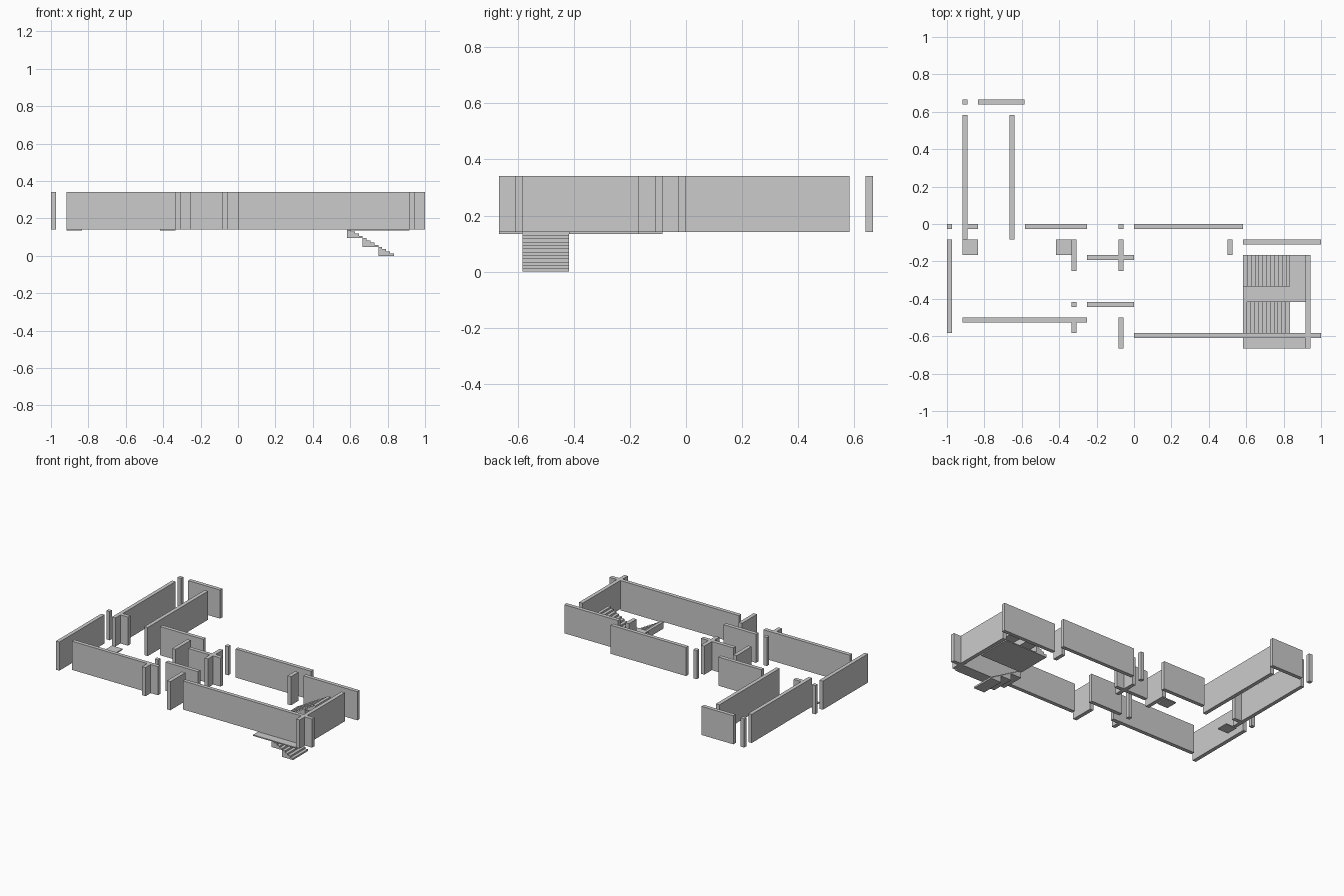
import bpy, bmesh

if "Cube" in bpy.data.objects:
    bpy.data.objects.remove(bpy.data.objects["Cube"])

U = 1 / 12          # plan grid module
T = 0.0267          # wall thickness
FLOOR = 0.1417      # floor level, bottom of walls
WALL_H = 0.2
SLAB = 0.0075
STEPS, PER_CHUNK = 12, 4


def box(name, x0, x1, y0, y1, z0, z1):
    bm = bmesh.new()
    bmesh.ops.create_cube(bm, size=1)
    for v in bm.verts:
        v.co = ((x0 + x1) / 2 + v.co.x * (x1 - x0),
                (y0 + y1) / 2 + v.co.y * (y1 - y0),
                (z0 + z1) / 2 + v.co.z * (z1 - z0))
    return add(name, bm)


def add(name, bm):
    bmesh.ops.recalc_face_normals(bm, faces=bm.faces)
    me = bpy.data.meshes.new(name)
    bm.to_mesh(me)
    bm.free()
    ob = bpy.data.objects.new(name, me)
    bpy.context.collection.objects.link(ob)
    return ob


def wall_along_x(x0, x1, y):
    box("wall_along_x", x0 * U, x1 * U, y * U - T, y * U, FLOOR, FLOOR + WALL_H)


def wall_along_y(x, y0, y1):
    box("wall_along_y", x * U, x * U + T, y0 * U, y1 * U, FLOOR, FLOOR + WALL_H)


def post(x, y):
    box("post", x * U, x * U + T, y * U - T, y * U, FLOOR, FLOOR + WALL_H)


def slab(name, x0, x1, y0, y1):
    box(name, x0 * U, x1 * U, y0 * U, y1 * U, FLOOR - SLAB, FLOOR)


def stair_flight(name, x_low, x_high, y0, y1, z0):
    """Twelve steps in three blocks, each block with a flat underside."""
    run = (x_high - x_low) * U / STEPS
    rise = FLOOR / STEPS
    pts = []
    for i in range(STEPS):
        pts += [(i * run, (i + 1) * rise), ((i + 1) * run, (i + 1) * rise)]
    for c in reversed(range(STEPS // PER_CHUNK)):
        k = c * PER_CHUNK
        pts += [((k + PER_CHUNK) * run, k * rise), (k * run, k * rise)]
    # drop coincident neighbours where undersides meet the treads
    pts = [p for i, p in enumerate(pts) if p != pts[i - 1]]
    bm = bmesh.new()
    face = bm.faces.new([bm.verts.new((x_low * U + x, y0 * U, z0 + z)) for x, z in pts])
    ext = bmesh.ops.extrude_face_region(bm, geom=[face])
    bmesh.ops.translate(bm, vec=(0, (y1 - y0) * U, 0),
                        verts=[g for g in ext["geom"] if isinstance(g, bmesh.types.BMVert)])
    add(name, bm)


# walls running left to right: x start, x end, y
for w in [(-10, -7.04, 8), (-11, -10, 0), (-7, -3, 0), (0, 7, 0), (-3, 0, -2),
          (7, 12, -1), (0, 12, -7), (-3, 0, -5), (-11, -3, -6)]:
    wall_along_x(*w)

# walls running front to back: x, y start, y end
for w in [(-11, -1, 7), (-8, -1, 7), (-12, -7, -1), (-4, -3, -1), (-1, -3, -1),
          (6, -2, -1), (11, -8, -2), (-1, -8, -6), (-4, -7, -6)]:
    wall_along_y(*w)

# free-standing posts
for p in [(-11, 8), (-12, 0), (-1, 0), (-4, -5)]:
    post(*p)

# floor slabs
slab("door_slab", -11, -10, -2, -1)
slab("door_slab", -5, -4, -2, -1)
slab("stair_hall_floor", 7, 11, -5, -2)
slab("front_floor_strip", 7, 11, -8, -7)

# stairs: lower flight climbs left, upper flight climbs right
stair_flight("lower_stairs", 10, 7, -7, -5, 0)
stair_flight("upper_stairs", 7, 10, -4, -2, FLOOR)
